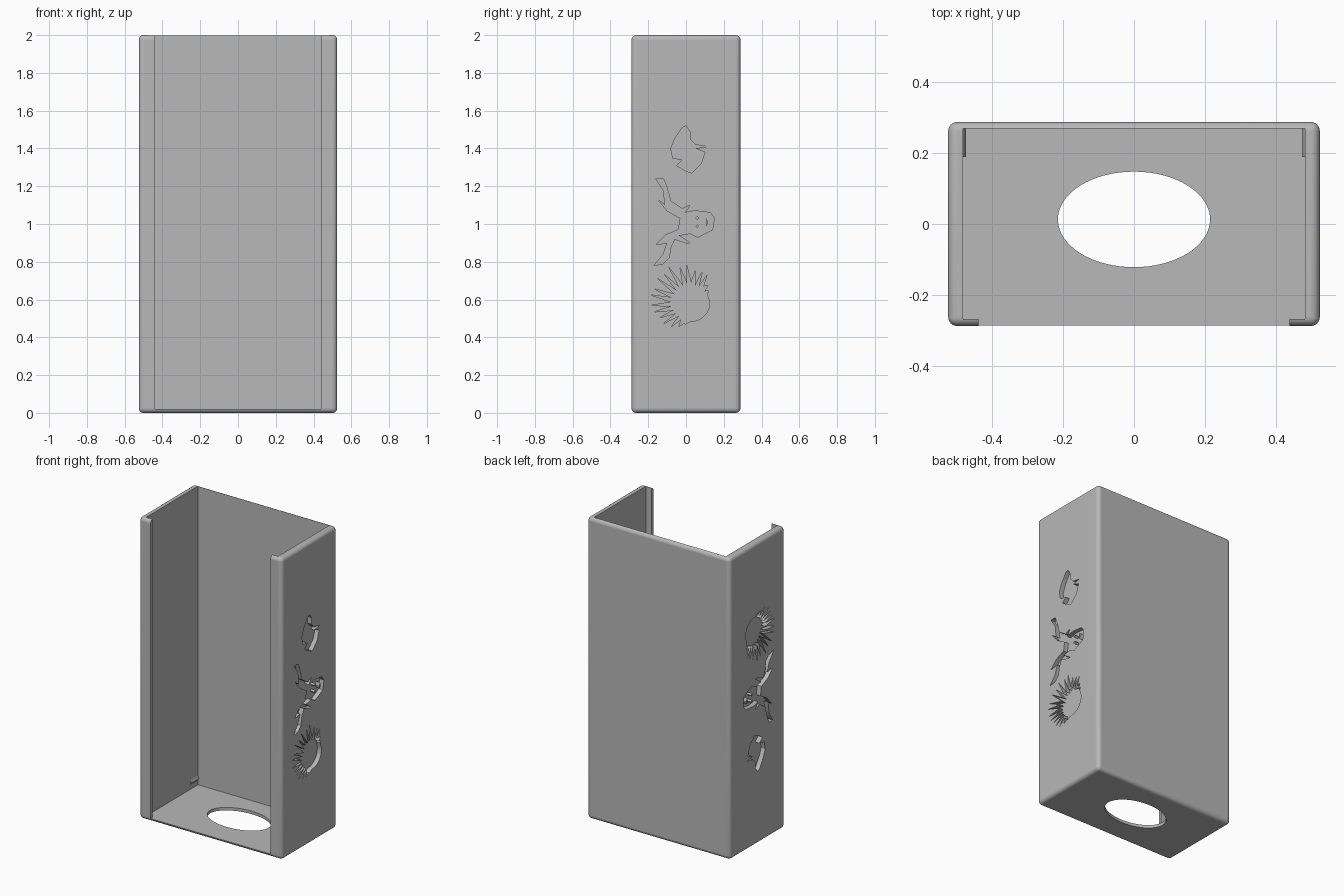
import bpy, bmesh, math, random
from mathutils import Matrix, Vector

random.seed(4)
if "Cube" in bpy.data.objects:
    bpy.data.objects.remove(bpy.data.objects["Cube"])

HALF_X, HALF_Y, HEIGHT = 0.525, 0.288, 2.0
POCKET = 0.03
TURN = Matrix.Translation((0, 0, 1)) @ Matrix.Rotation(math.pi, 4, 'Y') @ Matrix.Translation((0, 0, -1))

grey = bpy.data.materials.new("plain_grey")
grey.use_nodes = True
colour = (0.48, 0.48, 0.48, 1)
grey.diffuse_color = colour
grey.node_tree.nodes["Principled BSDF"].inputs["Base Color"].default_value = colour


def finish(name, bm):
    bmesh.ops.recalc_face_normals(bm, faces=bm.faces)
    mesh = bpy.data.meshes.new(name)
    bm.to_mesh(mesh)
    bm.free()
    obj = bpy.data.objects.new(name, mesh)
    bpy.context.collection.objects.link(obj)
    mesh.materials.append(grey)
    return obj


def box(name, low, high, bevel=0):
    bm = bmesh.new()
    bmesh.ops.create_cube(bm, size=1)
    low, high = Vector(low), Vector(high)
    for v in bm.verts:
        v.co = (low + high) / 2 + v.co * (high - low)
    if bevel:
        bmesh.ops.bevel(bm, geom=bm.edges[:], offset=bevel, segments=6,
                        profile=0.5, affect='EDGES')
    return finish(name, bm)


def prism(name, points, depth):
    """Extrude a closed loop of 3D points along a vector."""
    bm = bmesh.new()
    face = bm.faces.new([bm.verts.new(p) for p in points])
    out = bmesh.ops.extrude_face_region(bm, geom=[face])
    verts = [g for g in out["geom"] if isinstance(g, bmesh.types.BMVert)]
    bmesh.ops.translate(bm, verts=verts, vec=depth)
    return finish(name, bm)


def side_prism(name, outline, z, start, end):
    """Prism on the right-hand wall; outline is in hundredths."""
    points = [(start, a / 100, z + b / 100) for a, b in outline]
    return prism(name, points, (end - start, 0, 0))


def cut(target, cutter):
    mod = target.modifiers.new("cut", 'BOOLEAN')
    mod.operation, mod.solver, mod.object = 'DIFFERENCE', 'EXACT', cutter
    bpy.context.view_layer.objects.active = target
    bpy.ops.object.modifier_apply(modifier=mod.name)
    bpy.data.objects.remove(cutter)


# Rounded shell, hollowed from the top and opened at the front
shell = box("shell", (-HALF_X, -HALF_Y, 0), (HALF_X, HALF_Y, HEIGHT), 0.025)
cut(shell, box("cavity", (-0.483, -0.269, 0.02), (0.483, 0.27, 2.2)))
cut(shell, box("front_opening", (-0.44, -0.4, 0.02), (0.44, 0, 2.2)))

# Oval hole in the floor
oval = [(0.215 * math.cos(t), 0.013 + 0.135 * math.sin(t), -0.1)
        for t in (math.tau * i / 64 for i in range(64))]
cut(shell, prism("floor_hole", oval, (0, 0, 0.16)))

# Outlines of the three engraved animals
fish = [(-8, 1), (-6, 6), (-2, 12), (0, 13), (2, 10), (2, 6), (5, 3), (11, 2),
        (5, 1), (10, -1), (8, -7), (3, -12), (0, -11), (-5, -8), (-2, -5), (-7, -4)]
antelope = [(-16, 23), (-12, 23), (-10, 18), (-8, 11), (-2, 7), (2, 9), (1, 7),
            (-1, 5), (5, 6), (13, 5), (15, 2), (14, -4), (6, -8), (2, -6),
            (-4, -7), (2, -11), (0, -11), (-6, -9), (-8, -13), (-9, -19),
            (-12, -22), (-17, -23), (-12, -17), (-10, -11), (-16, -12),
            (-11, -7), (-4, -4), (-3, 2), (-10, 6), (-15, 12), (-11, 9), (-12, 17)]

# Spiny fish: a round body with a fan of thin spines
spiny = []


def polar(radius, degrees):
    t = math.radians(degrees)
    spiny.append((3 + radius * math.cos(t), radius * math.sin(t)))


SPINES = 19
for i in range(SPINES):
    f = (i + 0.5) / SPINES
    angle = 30 + 230 * f
    polar(9 + random.uniform(0, 2), angle - 5)
    polar(11 + 11 * math.sin(math.pi * f) + random.uniform(-1, 2), angle + random.uniform(-2, 2))
for angle in range(265, 385, 20):
    polar(9.5, angle)

for side in (1, -1):
    label = "left" if side > 0 else "right"
    # Engraved pockets; the far wall carries the same set turned upside down
    for outline, z in ((fish, 1.39), (antelope, 1.01), (spiny, 0.58)):
        cutter = side_prism("pocket", outline, z, HALF_X - POCKET, HALF_X + 0.05)
        if side < 0:
            cutter.data.transform(TURN)
        cut(shell, cutter)

    # Raised facial details left standing in the antelope pocket
    for part, y, z, w, h in (("upper_eye", 6, 2.2, 1, 1), ("lower_eye", 6, -2.2, 1, 1),
                             ("mouth", 11, 0, 0.6, 2)):
        diamond = [(y - w, z), (y, z - h), (y + w, z), (y, z + h)]
        detail = side_prism(f"{label}_antelope_{part}", diamond, 1.01,
                            HALF_X - POCKET, HALF_X)
        if side < 0:
            detail.data.transform(TURN)

    # Small wedge ridge low on the inner wall
    wedge = [(side * x, 0.19, z) for x, z in ((0.484, 0.05), (0.475, 0.062), (0.484, 0.085))]
    prism(f"{label}_inner_ridge", wedge, (0, 0.081, 0))

# Smooth the rounded edges only; flat walls stay flat
bpy.ops.object.select_all(action='DESELECT')
shell.select_set(True)
bpy.context.view_layer.objects.active = shell
bpy.ops.object.shade_smooth_by_angle(angle=math.radians(30))
for poly in shell.data.polygons:
    if max(abs(c) for c in poly.normal) > 0.999:
        poly.use_smooth = False
